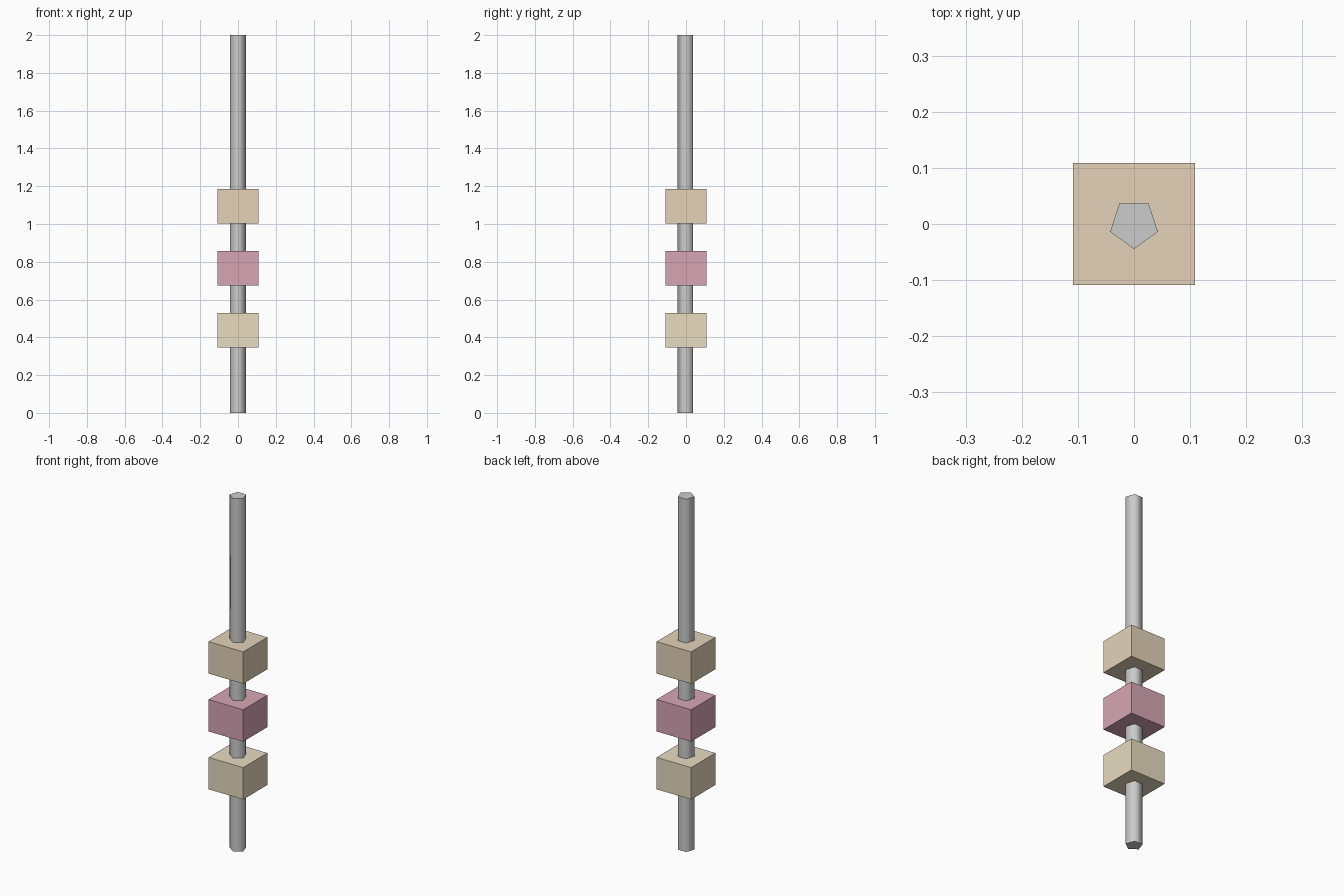
import bpy
from math import radians

if "Cube" in bpy.data.objects:
    bpy.data.objects.remove(bpy.data.objects["Cube"])


def paint(obj, name, rgb):
    mat = bpy.data.materials.new(name)
    mat.diffuse_color = (*rgb, 1)
    mat.use_nodes = True
    mat.node_tree.nodes["Principled BSDF"].inputs["Base Color"].default_value = mat.diffuse_color
    obj.data.materials.append(mat)


# Five-sided rod, one corner facing the front, smooth sides and sharp caps
bpy.ops.mesh.primitive_cylinder_add(vertices=5, radius=0.0447, depth=2,
                                    location=(0, 0, 1),
                                    rotation=(0, 0, radians(180)))
rod = bpy.context.object
rod.name = "rod"
bpy.ops.object.transform_apply(location=False, rotation=True, scale=True)
bpy.ops.object.shade_smooth_by_angle(angle=radians(80))

# Three evenly spaced blocks threaded on the rod
WIDTH, HEIGHT, FIRST, STEP = 0.217, 0.181, 0.438, 0.328
blocks = [("lower_block", (0.81, 0.71, 0.53)),
          ("middle_block", (0.68, 0.38, 0.46)),
          ("upper_block", (0.78, 0.65, 0.48))]
for i, (name, rgb) in enumerate(blocks):
    bpy.ops.mesh.primitive_cube_add(size=1, location=(0, 0, FIRST + i * STEP))
    block = bpy.context.object
    block.name = name
    block.scale = (WIDTH, WIDTH, HEIGHT)
    bpy.ops.object.transform_apply(location=False, rotation=False, scale=True)
    paint(block, name + "_paint", rgb)
